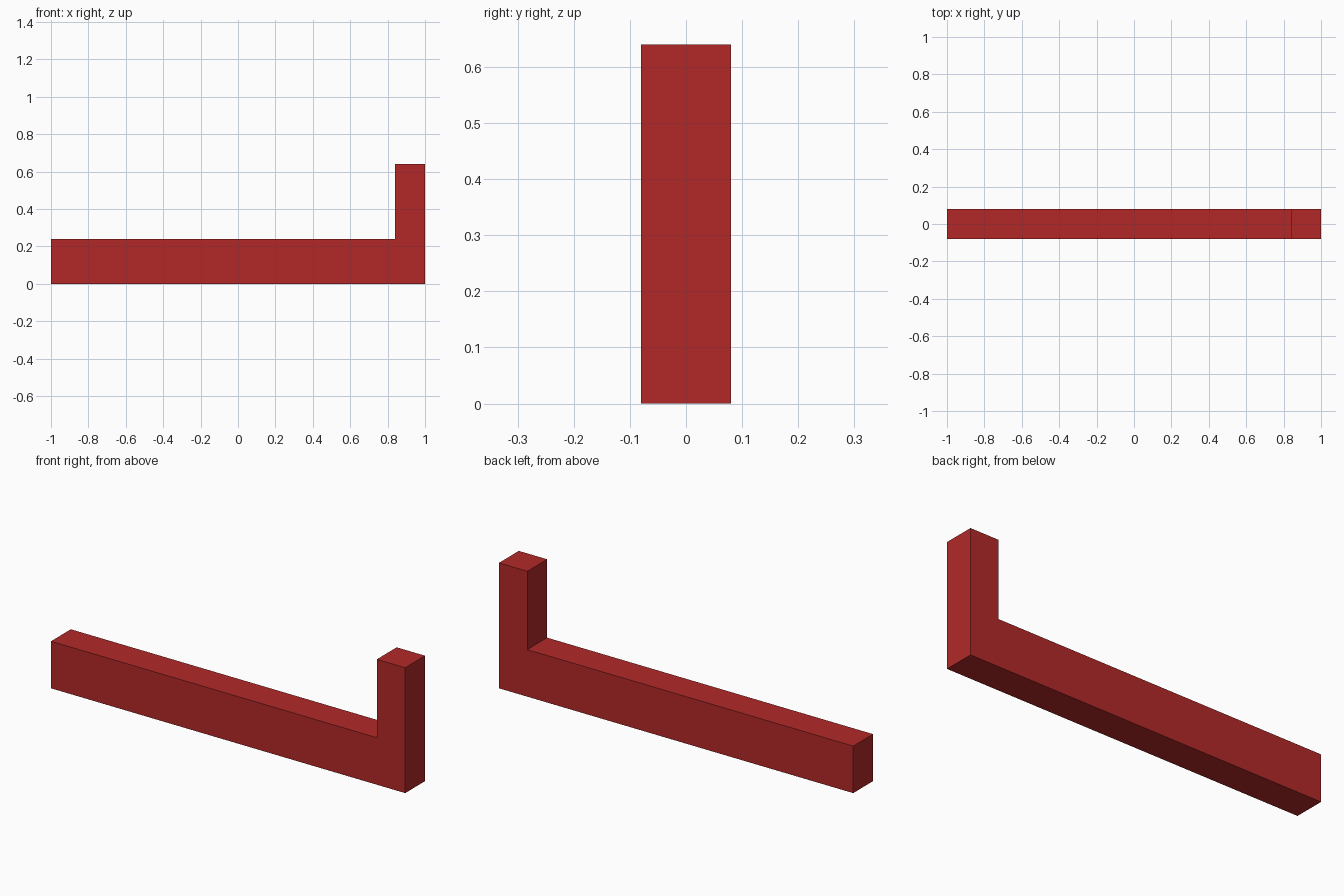
import bpy
import bmesh

if "Cube" in bpy.data.objects:
    bpy.data.objects.remove(bpy.data.objects["Cube"])

# Single flat colour
red = bpy.data.materials.new("brick_red")
red.diffuse_color = (0.45, 0.022, 0.022, 1.0)
red.use_nodes = True
red.node_tree.nodes["Principled BSDF"].inputs["Base Color"].default_value = red.diffuse_color

# L-shaped side profile (x, z): long bar with an upright post at the right end
profile = [(-1.0, 0.0), (1.0, 0.0), (1.0, 0.64),
           (0.84, 0.64), (0.84, 0.24), (-1.0, 0.24)]
half_depth = 0.08

# Extrude the profile from front to back
bm = bmesh.new()
front = bm.faces.new([bm.verts.new((x, -half_depth, z)) for x, z in profile])
extruded = bmesh.ops.extrude_face_region(bm, geom=[front], use_keep_orig=True)
back_verts = [g for g in extruded["geom"] if isinstance(g, bmesh.types.BMVert)]
bmesh.ops.translate(bm, verts=back_verts, vec=(0, 2 * half_depth, 0))
bmesh.ops.recalc_face_normals(bm, faces=bm.faces)

mesh = bpy.data.meshes.new("bar_with_post")
bm.to_mesh(mesh)
bm.free()
mesh.materials.append(red)
bracket = bpy.data.objects.new("bar_with_post", mesh)
bpy.context.collection.objects.link(bracket)
